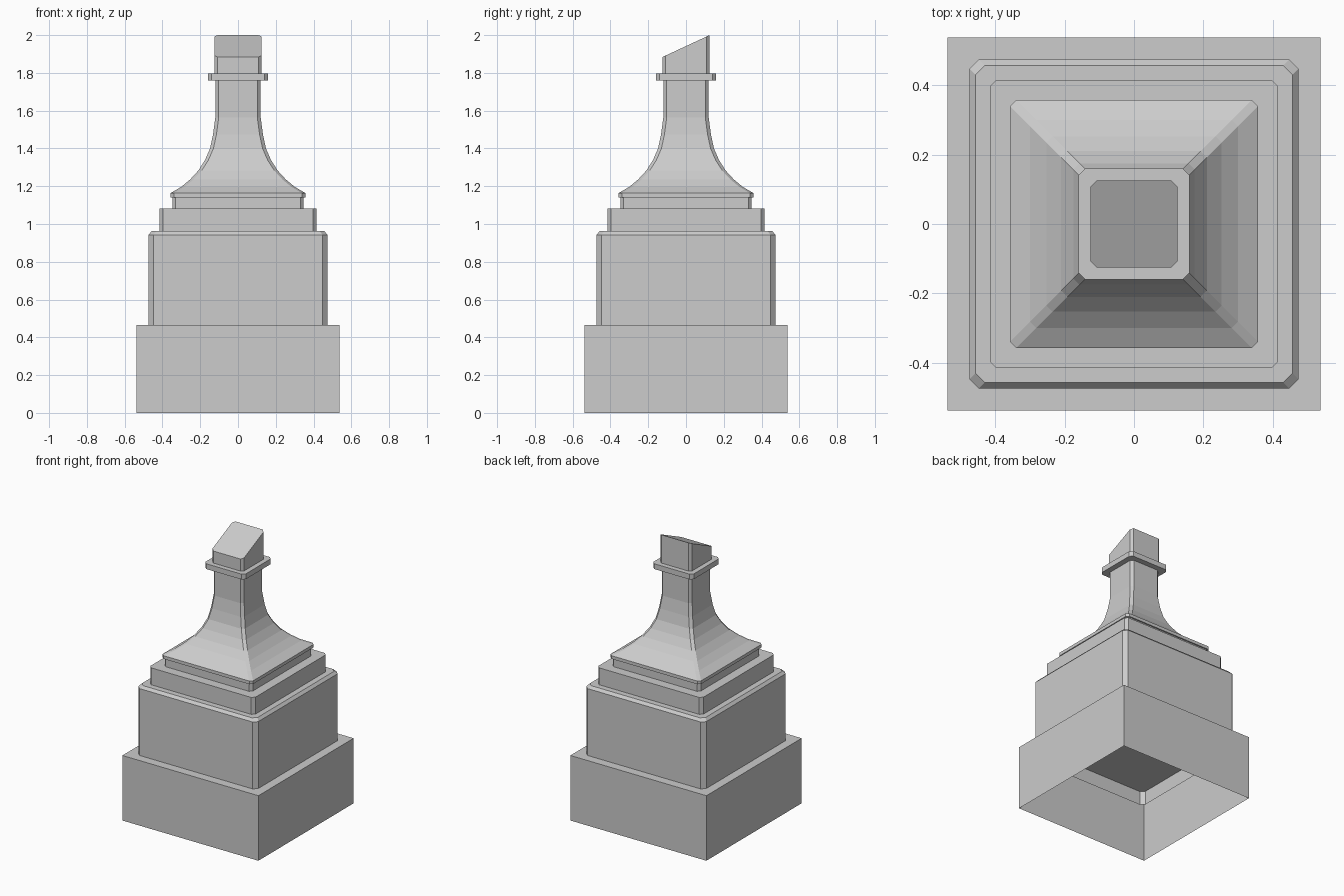
import bpy
import bmesh

cube = bpy.data.objects.get("Cube")
if cube:
    bpy.data.objects.remove(cube, do_unlink=True)

stone = bpy.data.materials.new("grey stone")
stone.use_nodes = True
COLOUR = (0.604, 0.604, 0.604, 1)
stone.diffuse_color = COLOUR
stone.node_tree.nodes["Principled BSDF"].inputs["Base Color"].default_value = COLOUR


def outline(half, cut):
    """Square outline, counter-clockwise, with optional cut corners."""
    if not cut:
        return [(-half, -half), (half, -half), (half, half), (-half, half)]
    c = half - cut
    return [(-c, -half), (c, -half), (half, -c), (half, c),
            (c, half), (-c, half), (-half, c), (-half, -c)]


def tier(name, sections, cut=0.0, closed_bottom=False, slope=0.0):
    """Stack square sections given as (half width, height); slope tilts the top."""
    bm = bmesh.new()
    rings = [[bm.verts.new((x, y, z)) for x, y in outline(half, cut)]
             for half, z in sections]
    for lower, upper in zip(rings, rings[1:]):
        n = len(lower)
        for i in range(n):
            j = (i + 1) % n
            bm.faces.new((lower[i], lower[j], upper[j], upper[i]))
    bm.faces.new(rings[-1])
    if closed_bottom:
        bm.faces.new(rings[0][::-1])
    for v in rings[-1]:
        v.co.z += slope * v.co.y
    mesh = bpy.data.meshes.new(name)
    bm.to_mesh(mesh)
    bm.free()
    mesh.materials.append(stone)
    obj = bpy.data.objects.new(name, mesh)
    bpy.context.collection.objects.link(obj)
    return obj


# Hollow plinth and the block that sinks into it
tier("base_plinth", [(0.538, 0), (0.538, 0.465)])
tier("main_block", [(0.474, 0.365), (0.474, 0.943), (0.457, 0.962)], cut=0.026)

# Stepped courses above the block
tier("upper_step", [(0.416, 0.94), (0.416, 1.083)], cut=0.02)
tier("skirt_course", [(0.348, 1.06), (0.348, 1.145)], cut=0.018)

# Flared roof sweeping up into the neck
flare = [(0.358, 1.14), (0.358, 1.163), (0.30, 1.197), (0.253, 1.236),
         (0.21, 1.283), (0.175, 1.338), (0.148, 1.4), (0.132, 1.475),
         (0.12, 1.565), (0.12, 1.79)]
tier("flared_roof", flare, cut=0.018, closed_bottom=True)

# Collar and the slanted chimney top
tier("collar", [(0.16, 1.76), (0.16, 1.798)], cut=0.02, closed_bottom=True)
tier("slanted_cap", [(0.125, 1.78), (0.125, 1.942)], cut=0.017, slope=0.464)
